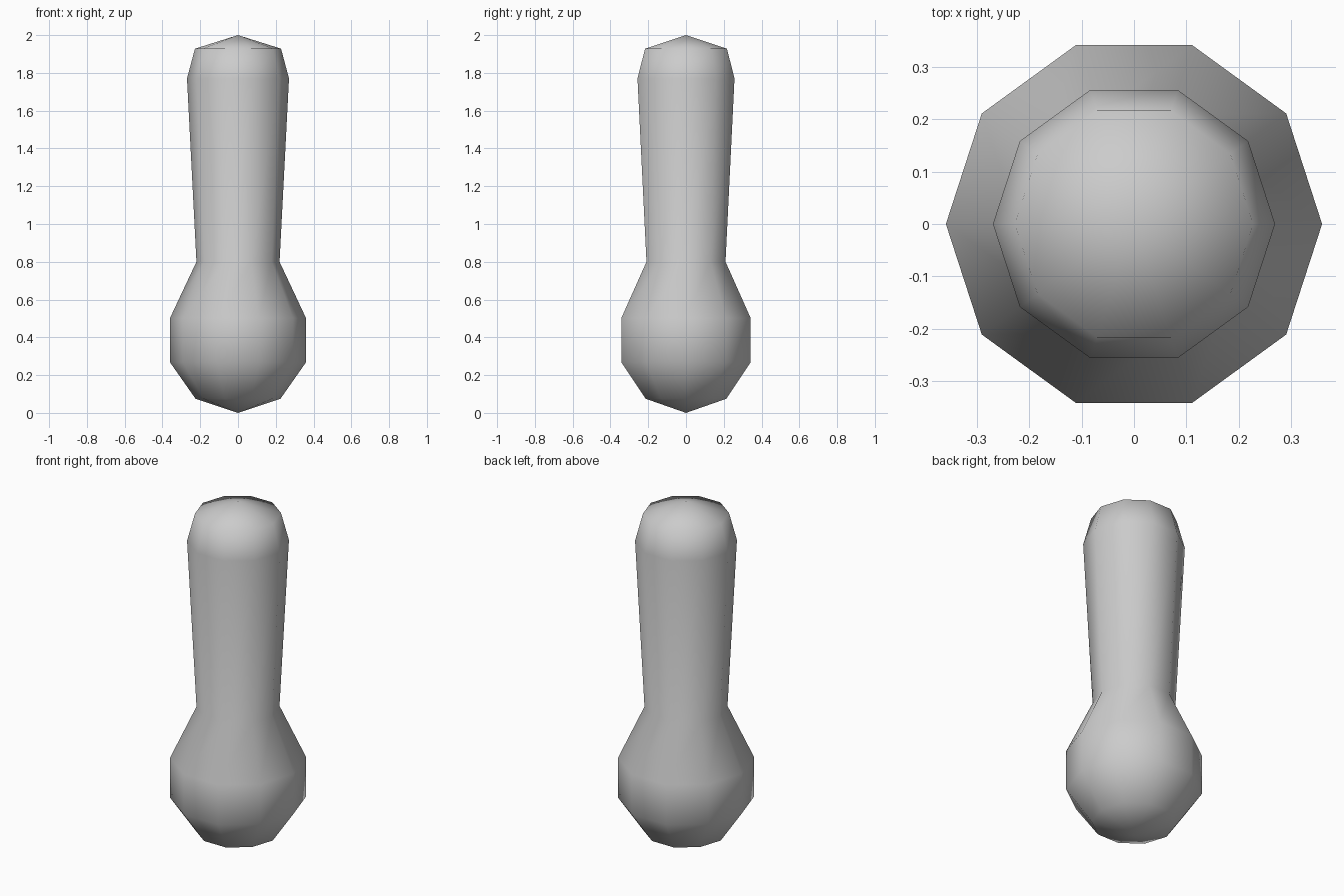
import bpy
import bmesh
from math import radians
from mathutils import Matrix

cube = bpy.data.objects.get("Cube")
if cube:
    bpy.data.objects.remove(cube, do_unlink=True)

# Plain grey finish
grey = bpy.data.materials.new("light_grey")
grey.use_nodes = True
colour = (0.6, 0.6, 0.6, 1)
grey.diffuse_color = colour
grey.node_tree.nodes["Principled BSDF"].inputs["Base Color"].default_value = colour

SIDES = 10
# (radius, height) from the bottom pole, round the bulb, up the shaft to the cap
PROFILE = [(0.225, 0.075), (0.36, 0.268), (0.36, 0.502),
           (0.22, 0.80), (0.27, 1.77), (0.228, 1.928)]


def lathe(name, profile, bottom, top):
    """Closed ten-sided turned shape with a corner facing the front."""
    bm = bmesh.new()
    rings = []
    for radius, z in profile:
        ring = bmesh.ops.create_circle(bm, segments=SIDES, radius=radius,
                                       matrix=Matrix.Translation((0, 0, z)))["verts"]
        bmesh.ops.rotate(bm, verts=ring, matrix=Matrix.Rotation(radians(90), 3, "Z"))
        rings.append(ring)
    low, high = bm.verts.new((0, 0, bottom)), bm.verts.new((0, 0, top))
    for i in range(SIDES):
        j = (i + 1) % SIDES
        for a, b in zip(rings, rings[1:]):
            bm.faces.new((a[i], a[j], b[j], b[i]))
        bm.faces.new((low, rings[0][j], rings[0][i]))
        bm.faces.new((high, rings[-1][i], rings[-1][j]))
    bmesh.ops.recalc_face_normals(bm, faces=bm.faces)
    for face in bm.faces:
        face.smooth = True
    mesh = bpy.data.meshes.new(name)
    bm.to_mesh(mesh)
    bm.free()
    mesh.materials.append(grey)
    obj = bpy.data.objects.new(name, mesh)
    bpy.context.collection.objects.link(obj)
    return obj


# Bulb, tapered shaft and rounded cap in one continuous skin
lathe("bulb_and_shaft", PROFILE, 0, 2)
